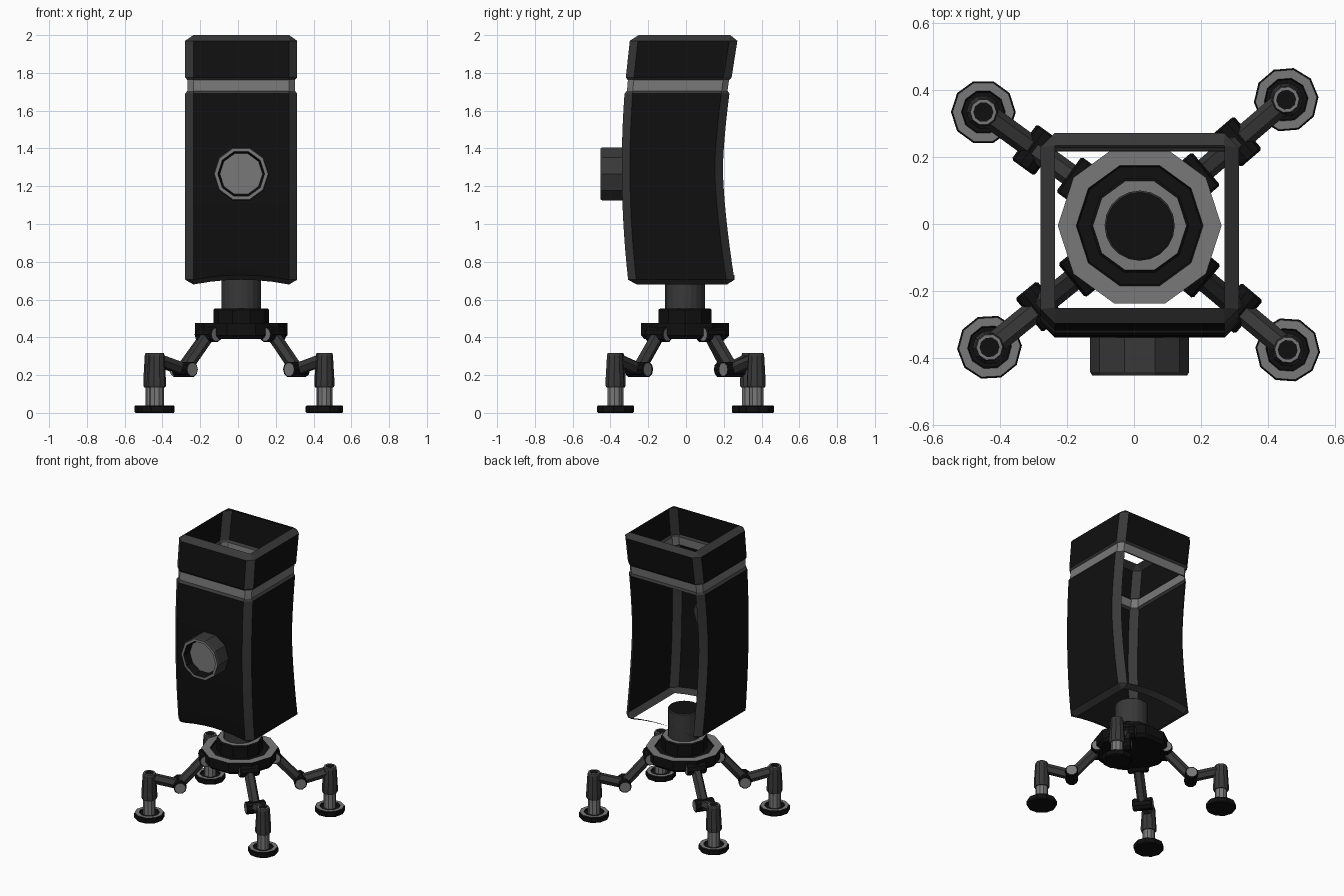
import bpy, bmesh, math
from mathutils import Matrix, Vector

cube = bpy.data.objects.get("Cube")
if cube:
    bpy.data.objects.remove(cube, do_unlink=True)

BLACK, DARK, GREY = range(3)
materials = []
for name, value in (("black", 0.005), ("dark grey", 0.04), ("mid grey", 0.19)):
    mat = bpy.data.materials.new(name)
    mat.use_nodes = True
    colour = (value, value, value, 1)
    mat.diffuse_color = colour
    bsdf = mat.node_tree.nodes["Principled BSDF"]
    bsdf.inputs["Base Color"].default_value = colour
    bsdf.inputs["Roughness"].default_value = 0.8
    materials.append(mat)

CX, CY = 0.017, -0.005   # shared axis of body and base


def finish(name, bm, matrix=Matrix()):
    mesh = bpy.data.meshes.new(name)
    bm.to_mesh(mesh)
    bm.free()
    for mat in materials:
        mesh.materials.append(mat)
    obj = bpy.data.objects.new(name, mesh)
    obj.matrix_world = matrix
    bpy.context.collection.objects.link(obj)
    return obj


def lathe(name, profile, matrix, sides=10):
    """Revolve (radius, height, colour of the band ending here) about local z."""
    bm = bmesh.new()
    rings = []
    for r, z, _ in profile:
        if r == 0:
            rings.append([bm.verts.new((0, 0, z))] * sides)
        else:
            rings.append([bm.verts.new((r * math.cos(a), r * math.sin(a), z))
                          for a in (math.tau * i / sides for i in range(sides))])
    for low, high, point in zip(rings, rings[1:], profile[1:]):
        for i in range(sides):
            j = (i + 1) % sides
            corners = list(dict.fromkeys((low[i], low[j], high[j], high[i])))
            bm.faces.new(corners).material_index = point[2]
    return finish(name, bm, matrix)


def bar(name, start, end, radius, matrix):
    """Straight six-sided rod between two local points."""
    start, end = Vector(start), Vector(end)
    way = end - start
    turn = way.to_track_quat('Z', 'Y').to_matrix().to_4x4()
    profile = [(0, 0, DARK), (radius, 0, DARK), (radius, way.length, DARK), (0, way.length, DARK)]
    lathe(name, profile, matrix @ Matrix.Translation(start) @ turn, 6)


# Curved body shell: open at the top, the bottom and most of the back
HALF, CHAMFER = 0.2965, 0.043


def front_y(z):
    return -0.34 + 0.04 * ((z - 1.3) / 0.65) ** 2


def back_y(z):
    return 0.195 + 0.072 * abs((z - 1.29) / 0.65) ** 1.5


def shell_ring(bm, z, inset, arch):
    c = max(CHAMFER - inset, 0.001)
    h = HALF - inset
    f, b = front_y(z) + inset, back_y(z) - inset
    steps = [-1 + 2 * i / 6 for i in range(7)]
    points = [(s * (h - c), f) for s in steps] + [(h, f + c), (h, b - c)]
    points += [(-s * (h - c), b) for s in steps] + [(-h, b - c), (-h, f + c)]
    return [bm.verts.new((x + CX, y, z + arch * max(0, 1 - (x / (h - c)) ** 2)))
            for x, y in points]


CORNERS, BACK = (6, 8, 15, 17), range(9, 15)
low_z, high_z = 0.705, 1.69
# Each row: height, inset, kind of the band below it
rows = [(0.68, CHAMFER, None), (low_z, 0, "bevel")]
rows += [(low_z + (high_z - low_z) * i / 12, 0, "open") for i in range(1, 13)]
rows += [(1.705, 0.012, "bevel"), (1.762, 0.012, "band"), (1.775, 0, "bevel"),
         (1.97, 0, "panel"), (2.0, CHAMFER, "bevel")]
bm = bmesh.new()
previous = None
for z, inset, kind in rows:
    ring = shell_ring(bm, z, inset, 0.025 if z <= low_z else 0)
    if previous:
        for i in range(len(ring)):
            if kind == "open" and i in BACK:
                continue
            j = (i + 1) % len(ring)
            face = bm.faces.new((previous[i], previous[j], ring[j], ring[i]))
            if kind == "band":
                face.material_index = GREY
            elif kind == "bevel" or i in CORNERS:
                face.material_index = DARK
    previous = ring
body = finish("body_shell", bm)
bpy.context.view_layer.objects.active = body
body.select_set(True)
bpy.ops.object.shade_smooth_by_angle(angle=math.radians(20))

# Round lens housing with a recessed face
lathe("lens_housing", [
    (0, 0, DARK), (0.148, 0, DARK), (0.148, 0.125, DARK), (0.142, 0.135, DARK),
    (0.124, 0.135, GREY), (0.113, 0.08, BLACK), (0, 0.08, GREY),
], Matrix.Translation((CX, -0.318, 1.265)) @ Matrix.Rotation(math.pi / 2, 4, 'X'))

# Stepped turntable and neck
centre = Matrix.Translation((CX, CY, 0))
lathe("base_disc", [
    (0, 0.39, BLACK), (0.225, 0.39, BLACK), (0.245, 0.41, BLACK), (0.245, 0.475, BLACK),
    (0.19, 0.475, GREY), (0.185, 0.465, BLACK), (0.148, 0.465, BLACK),
    (0.148, 0.545, BLACK), (0.14, 0.552, BLACK), (0.105, 0.552, GREY), (0, 0.552, BLACK),
], centre)
lathe("neck", [
    (0.105, 0.54, DARK), (0.105, 0.74, DARK), (0.1, 0.745, DARK), (0, 0.745, BLACK),
], centre, 20)

# Four jointed legs, laid out along local x
HIP, KNEE, ANKLE = (0.22, 0, 0.415), (0.385, 0, 0.23), (0.578, 0, 0.285)
half, r = 0.065, 0.042
joint = [(0, -half, GREY), (r - 0.006, -half, GREY), (r, 0.006 - half, BLACK),
         (r, half - 0.006, BLACK), (r - 0.006, half, BLACK), (0, half, GREY)]
sideways = Matrix.Rotation(math.pi / 2, 4, 'X')
for leg, angle in (("back_left", 40.7), ("back_right", 144),
                   ("front_right", 219), ("front_left", 320)):
    frame = centre @ Matrix.Rotation(math.radians(angle), 4, 'Z')
    lathe(leg + "_hip", joint, frame @ Matrix.Translation(HIP) @ sideways)
    lathe(leg + "_knee", joint, frame @ Matrix.Translation(KNEE) @ sideways)
    bar(leg + "_upper_link", HIP, KNEE, 0.034, frame)
    bar(leg + "_lower_link", KNEE, ANKLE, 0.034, frame)
    foot = frame @ Matrix.Translation((ANKLE[0], 0, 0))
    lathe(leg + "_foot", [
        (0, 0, BLACK), (0.092, 0, BLACK), (0.097, 0.006, BLACK), (0.097, 0.034, BLACK),
        (0.092, 0.04, BLACK), (0.066, 0.04, GREY), (0.062, 0.032, BLACK),
        (0.04, 0.032, BLACK), (0.04, 0.15, GREY),
    ], foot)
    lathe(leg + "_sleeve", [
        (0.038, 0.135, DARK), (0.046, 0.135, DARK), (0.051, 0.143, DARK), (0.051, 0.17, DARK),
        (0.043, 0.305, DARK), (0.039, 0.318, DARK), (0.03, 0.318, GREY), (0, 0.316, BLACK),
    ], foot)
